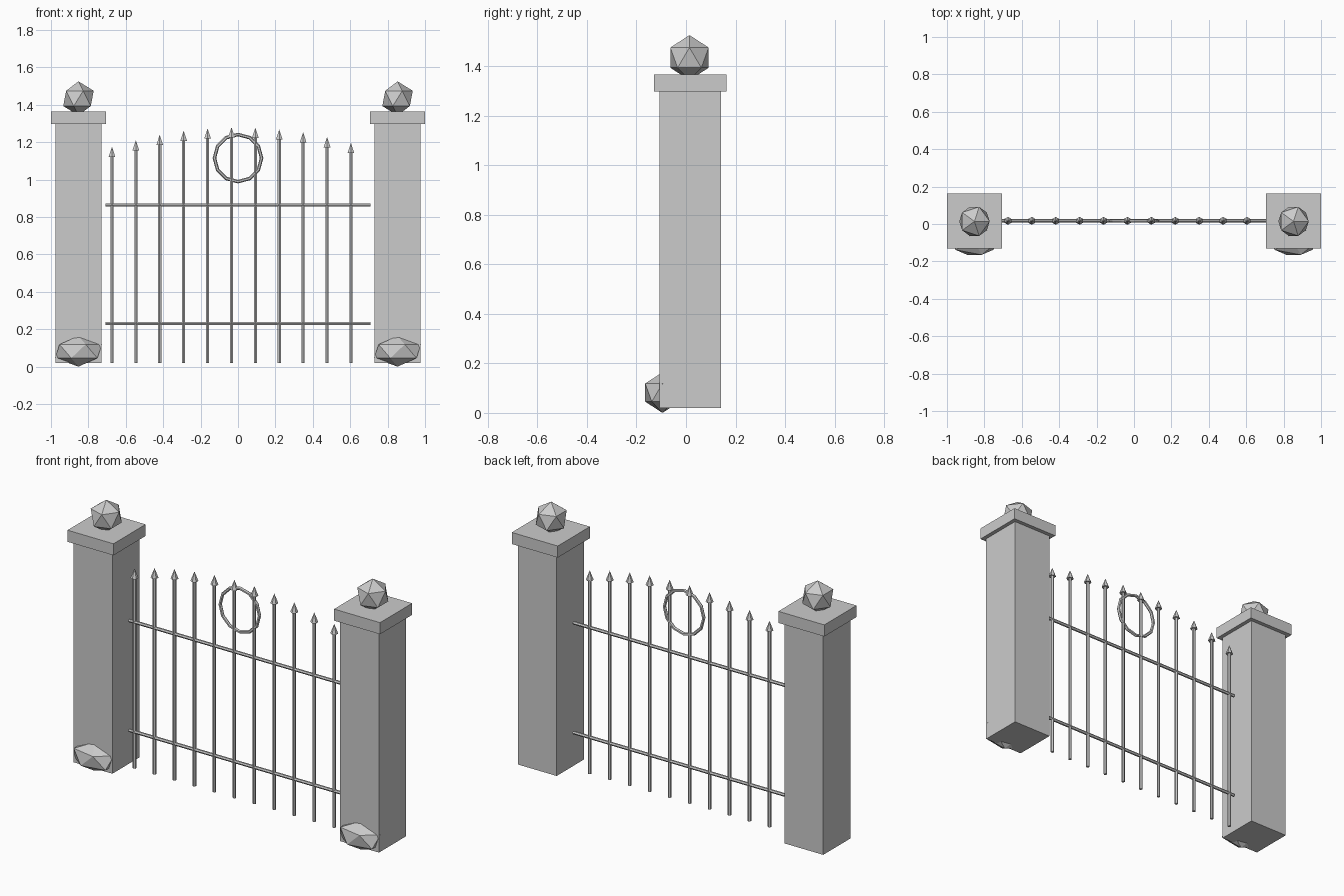
import bpy
from math import pi

cube = bpy.data.objects.get("Cube")
if cube:
    bpy.data.objects.remove(cube, do_unlink=True)

# One flat grey for stone and iron
grey = bpy.data.materials.new("light grey")
grey.use_nodes = True
colour = (0.6, 0.6, 0.6, 1)
grey.diffuse_color = colour
grey.node_tree.nodes["Principled BSDF"].inputs["Base Color"].default_value = colour

MID_Y = 0.017      # depth of the gate line
ROD = 0.0095       # iron rod radius


def finish(name):
    ob = bpy.context.object
    ob.name = name
    ob.data.materials.append(grey)
    return ob


def box(name, x, width, z0, z1):
    bpy.ops.mesh.primitive_cube_add(size=1, location=(x, MID_Y, (z0 + z1) / 2))
    finish(name).scale = (width, width, z1 - z0)


def stone(name, location, radii):
    bpy.ops.mesh.primitive_ico_sphere_add(subdivisions=1, radius=1, location=location)
    finish(name).scale = radii


def rod(name, location, length, rotation=(0, 0, 0)):
    bpy.ops.mesh.primitive_cylinder_add(vertices=6, radius=ROD, depth=length,
                                        location=location, rotation=rotation)
    finish(name)


# Stone pillars with cap, faceted ball and a rock at the foot
for side, x in (("right", -0.853), ("left", 0.853)):
    box(side + "_pillar", x, 0.248, 0.02, 1.3)
    box(side + "_pillar_cap", x, 0.294, 1.298, 1.365)
    stone(side + "_ball", (x, MID_Y - 0.003, 1.434), (0.091, 0.091, 0.091))
    stone(side + "_rock", (x, -0.095, 0.082), (0.14, 0.082, 0.082))

# Upright bars with pointed tips following an arch
BARS = 11
TIP = 0.055
for i in range(BARS):
    x = -0.674 + i * 0.1278
    top = 1.28 - 0.23 * x * x
    bar_top = top - TIP + 0.005
    rod(f"bar_{i + 1}", (x, MID_Y, (0.02 + bar_top) / 2), bar_top - 0.02)
    bpy.ops.mesh.primitive_cone_add(vertices=6, radius1=0.021, radius2=0, depth=TIP,
                                    location=(x, MID_Y, top - TIP / 2))
    finish(f"spear_tip_{i + 1}")

# Horizontal rails
for name, z in (("lower_rail", 0.23), ("upper_rail", 0.865)):
    rod(name, (0, MID_Y, z), 1.416, (0, pi / 2, 0))

# Ring ornament
bpy.ops.mesh.primitive_torus_add(major_segments=12, minor_segments=6, major_radius=0.126,
                                 minor_radius=ROD, location=(0, MID_Y, 1.115),
                                 rotation=(pi / 2, 0, 0))
finish("ring_ornament")
